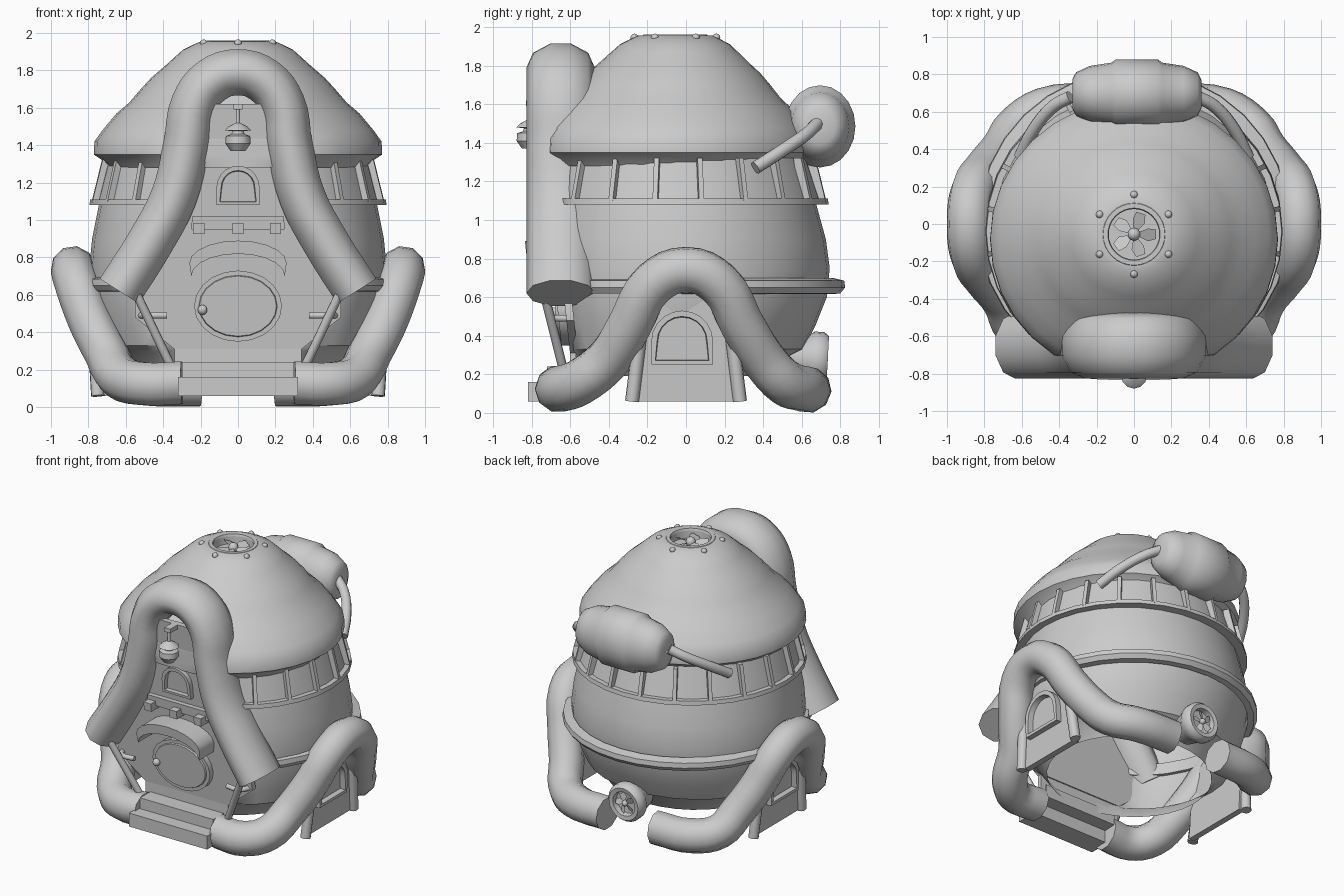
import bpy, bmesh, math
from mathutils import Vector, Matrix

if "Cube" in bpy.data.objects:
    bpy.data.objects.remove(bpy.data.objects["Cube"])

def finish(name, bm, angle=35):
    bmesh.ops.recalc_face_normals(bm, faces=bm.faces[:])
    me = bpy.data.meshes.new(name)
    bm.to_mesh(me)
    bm.free()
    return register(bpy.data.objects.new(name, me), angle)

def register(ob, angle=35):
    bpy.context.collection.objects.link(ob)
    bpy.ops.object.select_all(action='DESELECT')
    ob.select_set(True)
    bpy.context.view_layer.objects.active = ob
    if ob.type == 'CURVE':
        bpy.ops.object.convert(target='MESH')
        ob = bpy.context.object
    bpy.ops.object.shade_smooth_by_angle(angle=math.radians(angle))
    return ob

def lathe(name, rows, place=Matrix(), n=32, limit=None, closed=False, angle=35):
    """rows: (z, rx, ry, cy); limit(z) is how far forward the surface may reach"""
    bm = bmesh.new()
    rings = []
    for z, rx, ry, cy in rows:
        ring = []
        for i in range(n):
            a = math.tau * i / n
            y = cy + ry * math.sin(a)
            if limit:
                y = max(y, limit(z))
            ring.append(bm.verts.new(place @ Vector((rx * math.cos(a), y, z))))
        rings.append(ring)
    pairs = list(zip(rings, rings[1:])) + ([(rings[-1], rings[0])] if closed else [])
    for p, q in pairs:
        for i in range(n):
            j = (i + 1) % n
            bm.faces.new((p[i], p[j], q[j], q[i]))
    return finish(name, bm, angle)

def rnd(profile):
    return [(z, r, r, 0) for z, r in profile]

def tube(name, pts, r, loc=(0, 0, 0), scale=(1, 1, 1), res=4):
    cu = bpy.data.curves.new(name, 'CURVE')
    cu.dimensions = '3D'
    cu.bevel_depth, cu.bevel_resolution = r, 3
    cu.resolution_u, cu.use_fill_caps = res, True
    sp = cu.splines.new('BEZIER')
    sp.bezier_points.add(len(pts) - 1)
    for bp, p in zip(sp.bezier_points, pts):
        bp.co = p
        bp.handle_left_type = bp.handle_right_type = 'AUTO'
    ob = bpy.data.objects.new(name, cu)
    ob.location, ob.scale = loc, scale
    return register(ob, 50)

def plate(name, pts, place, d0, d1, inset=0, sink=0):
    """extrude a 2D outline from depth d0 to d1, optionally with a recessed centre"""
    bm = bmesh.new()
    back = [bm.verts.new((u, v, d0)) for u, v in pts]
    front = [bm.verts.new((u, v, d1)) for u, v in pts]
    bm.faces.new(back)
    face = bm.faces.new(front)
    for i in range(len(pts)):
        j = (i + 1) % len(pts)
        bm.faces.new((back[i], back[j], front[j], front[i]))
    bmesh.ops.recalc_face_normals(bm, faces=bm.faces[:])
    if inset:
        bmesh.ops.inset_region(bm, faces=[face], thickness=inset)
        bmesh.ops.inset_region(bm, faces=[face], thickness=0.004)
        for v in face.verts:
            v.co.z -= sink
    for v in bm.verts:
        v.co = place(*v.co)
    return finish(name, bm)

def box(name, x0, x1, y0, y1, z0, z1):
    return plate(name, [(x0, y0), (x1, y0), (x1, y1), (x0, y1)],
                 lambda u, v, d: Vector((u, v, d)), z0, z1)

def arch(hw, z0, z1, cu=0, n=10):
    return [(cu - hw, z0), (cu + hw, z0)] + [
        (cu + hw * math.cos(math.pi * i / n), z1 - hw + hw * math.sin(math.pi * i / n))
        for i in range(n + 1)]

def oval(rx, rz, cz, n=20):
    return [(rx * math.cos(math.tau * i / n), cz + rz * math.sin(math.tau * i / n)) for i in range(n)]

def ball(name, loc, r):
    bm = bmesh.new()
    bmesh.ops.create_uvsphere(bm, u_segments=10, v_segments=6, radius=r, matrix=Matrix.Translation(loc))
    return finish(name, bm, 60)

def fan(name, place, r):
    bm = bmesh.new()
    for k in range(5):
        rot = Matrix.Rotation(math.tau * k / 5, 4, 'Z')
        outline = [(0.1, -.05), (.6, -.3), (.95, -.2), (.95, .2), (.6, .25), (.1, .05)]
        bm.faces.new([bm.verts.new(place @ rot @ Vector((u * r, v * r, v * r * .4))) for u, v in outline])
    bmesh.ops.create_uvsphere(bm, u_segments=10, v_segments=6, radius=r * .28, matrix=place)
    return finish(name, bm)

def front_y(z):
    return -(0.60 + 0.11 * (z - 0.3))

def on_front(u, v, d):
    return Vector((u, front_y(v) - d, v))

def wall(z):
    return front_y(z) + 0.02

# Main shell, turned in at the foot and open underneath
lathe("body_shell", [(.19, .57, .53, -.05), (.30, .66, .60, -.05), (.33, .72, .66, -.05), (.45, .76, .71, -.04),
                     (.6, .79, .76, -.03), (.75, .795, .775, -.03), (.9, .78, .76, -.035),
                     (1.1, .74, .71, -.04)], limit=wall)
lathe("belt_ring", [(.615, .77, .76, 0), (.62, .815, .8, 0), (.65, .835, .825, 0), (.685, .83, .82, 0),
                    (.70, .77, .76, 0)], limit=wall, closed=True)

# Window band with mullions
lathe("window_band", [(1.32, .70, .68, -.05), (1.11, .755, .74, -.04), (1.11, .79, .775, -.04),
                      (1.08, .795, .78, -.04), (1.08, .73, .70, -.04)], limit=wall)
for k in range(20):
    a = math.tau * (k + .5) / 20
    ca, sa = math.cos(a), math.sin(a)
    if sa < -.8:
        continue
    def radial(u, v, d, ca=ca, sa=sa):
        return Vector((u * ca - d * sa, -.04 + u * .98 * sa + d * ca, v))
    plate("mullion", [(.69, 1.32), (.735, 1.32), (.79, 1.1), (.73, 1.1)], radial, -.013, .013)

# Domed roof with a sunken top vent
dome = [(1.28, .69), (1.32, .725), (1.35, .77), (1.42, .768), (1.48, .725), (1.57, .65), (1.63, .58),
        (1.70, .52), (1.76, .465), (1.82, .395), (1.87, .34), (1.91, .295), (1.935, .245), (1.955, .20), (1.957, .17)]
lathe("dome_roof", [(z, r, r * .968, -.085 + .03 * (z - 1.28) / .68) for z, r in dome]
      + [(1.957, .14, .14, -.055), (1.89, .135, .135, -.055), (1.89, .002, .002, -.055)],
      limit=lambda z: -.725)
top = Matrix.Translation((0, -.055, 0))
lathe("top_vent_ring", rnd([(1.945, .135), (1.96, .14), (1.96, .165), (1.945, .175)]), top, closed=True)
fan("top_fan", Matrix.Translation((0, -.055, 1.925)), .125)
for k in range(6):
    a = math.radians(90 + 60 * k)
    ball("vent_rivet", (.212 * math.cos(a), -.055 + .212 * math.sin(a), 1.945), .021)

# Sloped front wall with its fittings
half = [(.14, 1.62), (.22, 1.35), (.36, .95), (.55, .6), (.55, .48), (.34, .31)]
plate("front_wall", half + [(-u, v) for u, v in reversed(half)], on_front, -.04, 0)
plate("round_door", oval(.235, .19, .54), on_front, 0, .04, .025, -.012)
ball("door_knob", on_front(-.19, .52, .06), .027)
n = 10
outer = [(.26 * math.cos(math.pi * i / n), .77 + .12 * math.sin(math.pi * i / n)) for i in range(n + 1)]
inner = [(.25 * math.cos(math.pi * i / n), .70 + .12 * math.sin(math.pi * i / n)) for i in range(n + 1)]
plate("door_canopy", outer + inner[::-1], on_front, 0, .17)
plate("beam", [(-.25, .95), (.25, .95), (.245, 1.02), (-.245, 1.02)], on_front, 0, .035)
for x in (-.21, 0, .2):
    plate("beam_block", [(x - .03, .925), (x + .03, .925), (x + .03, .985), (x - .03, .985)], on_front, 0, .09)
plate("front_window", arch(.115, 1.08, 1.29), on_front, 0, .035, .025, .03)

# Hanging lamp
lamp = Matrix.Translation((0, -.81, 0))
lathe("lamp", rnd([(1.37, .002), (1.37, .04), (1.41, .068), (1.45, .065), (1.46, .035), (1.475, .03),
                   (1.48, .07), (1.5, .05), (1.52, .012), (1.6, .01), (1.6, .001)]), lamp, 12)
box("lamp_bracket", -.025, .025, -.83, -.7, 1.59, 1.62)

# Big padded arch around the entrance
right = [(.14, 1.745), (.235, 1.62), (.275, 1.4), (.345, 1.12), (.47, .88), (.635, .62)]
path = [(-x, 0, z) for x, z in reversed(right)] + [(0, 0, 1.79)] + [(x, 0, z) for x, z in right]
tube("entrance_arch", path, .13, (0, -.65, 0), (1, 1.36, 1))

# Steps
box("lower_step", -.32, .32, -.82, -.66, .06, .16)
box("upper_step", -.30, .30, -.72, -.56, .15, .24)
box("step_riser", -.34, .34, -.60, -.57, .15, .33)

def side_place(s):
    return lambda u, v, d: Vector((s * (d + .05 * (v - .3)), u, v))

for s in (-1, 1):
    # Struts and grab bars beside the door
    tube("strut", [(s * .54, -.73, .60), (s * .35, -.63, .2)], .024)
    tube("grab_bar", [(s * .38, -.67, .49), (s * .48, -.67, .49), (s * .52, -.61, .49)], .018)
    # Side padded tube: front foot, over the window, to the back foot
    side = [(.3, -.66, .13), (.5, -.65, .125), (.63, -.55, .16), (.70, -.40, .28), (.79, -.29, .46),
            (.865, -.17, .67), (.882, 0, .742), (.865, .17, .67), (.79, .29, .46), (.70, .40, .28),
            (.63, .51, .16), (.48, .61, .125), (.2, .635, .12)]
    tube("side_tube", [(s * x, y, z) for x, y, z in side], .12)
    # Side alcove with arched window and posts
    plate("side_wall", arch(.26, .06, .66), side_place(s), .715, .76)
    plate("side_window", arch(.16, .25, .53, -.02), side_place(s), .75, .80, .03, .04)
    for y in (-.28, .28):
        tube("side_post", [(s * .75, y, .06), (s * .77, y * .85, .4)], .036)
    # Pipe from the tank to the roof edge
    tube("tank_pipe", [(s * .34, .68, 1.5), (s * .43, .63, 1.45), (s * .54, .5, 1.36), (s * .61, .36, 1.27)], .034)

# Tank lying across the back
lie = Matrix.Translation((.015, .695, 1.485)) @ Matrix.Rotation(math.pi / 2, 4, 'Y')
tank = [(-.345, .01), (-.345, .09), (-.325, .135), (-.25, .175), (-.135, .195), (-.115, .213), (.115, .213),
        (.135, .195), (.25, .175), (.325, .135), (.345, .09), (.345, .01)]
lathe("rear_tank", [(z, r, r * .86, 0) for z, r in tank], lie, 20, angle=50)

# Round exhaust fan low on the back
aim = Matrix.Translation((0, .69, .28)) @ Matrix.Rotation(math.radians(-93), 4, 'X')
lathe("rear_vent", rnd([(-.16, .10), (-.06, .12), (-.03, .14), (.02, .14), (.045, .12), (.04, .09),
                        (.0, .085), (-.01, .001)]), aim, 20, angle=50)
fan("rear_fan", aim @ Matrix.Translation((0, 0, .025)), .08)
